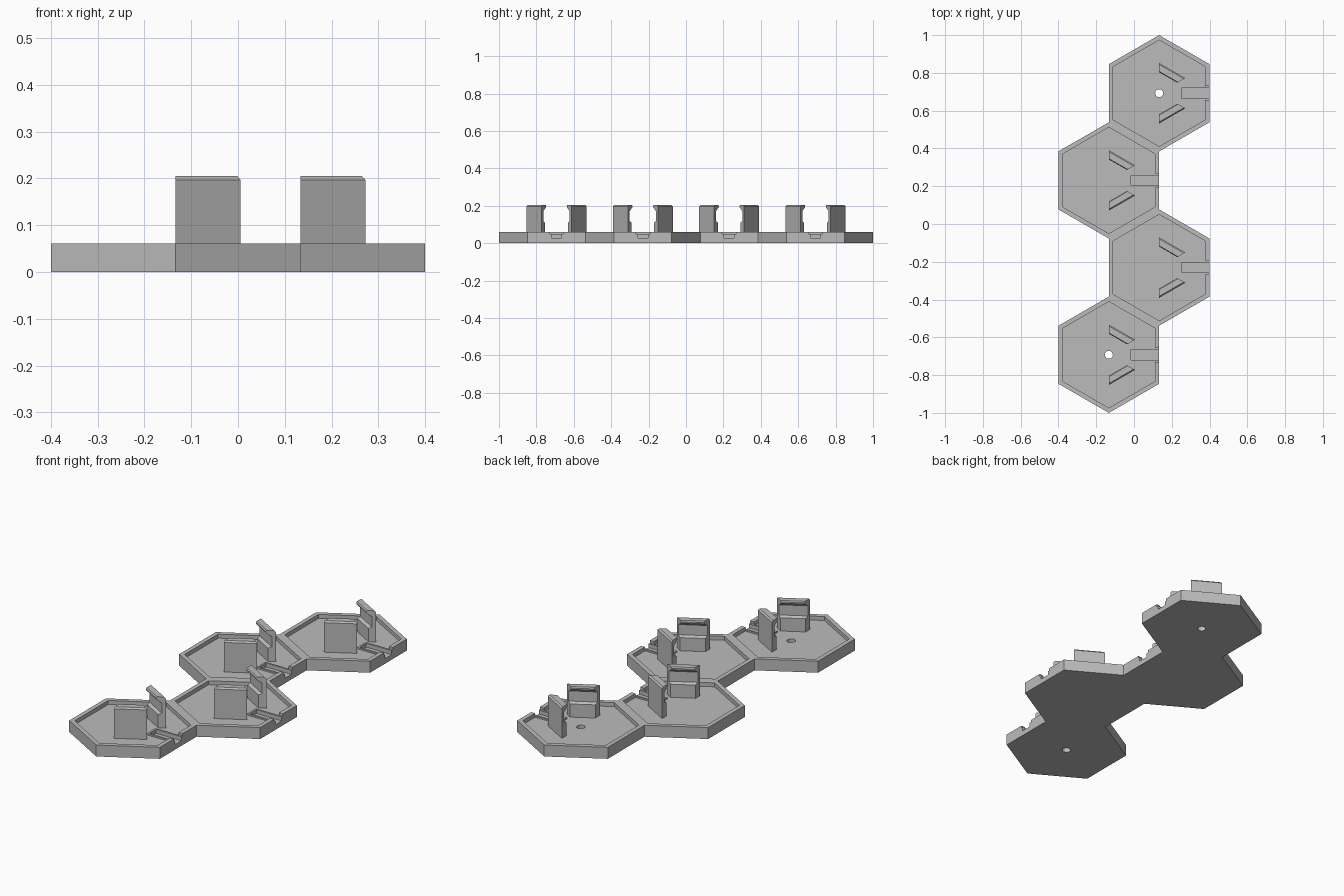
import bpy, bmesh, math
from mathutils import Matrix, Vector

if "Cube" in bpy.data.objects:
    bpy.data.objects.remove(bpy.data.objects["Cube"], do_unlink=True)

R = 2 / 6.5                       # tile corner radius
APO = R * math.cos(math.pi / 6)   # tile half width
TOP, FLOOR, LEDGE, GROOVE = 0.061, 0.04, 0.048, 0.027
CENTRES = [Vector((APO / 2 * (1 if i % 2 == 0 else -1), (1.5 - i) * 1.5 * R, 0))
           for i in range(4)]

grey = bpy.data.materials.new("plain grey")
grey.use_nodes = True
COLOUR = (0.5, 0.5, 0.5, 1)
grey.diffuse_color = COLOUR
grey.node_tree.nodes["Principled BSDF"].inputs["Base Color"].default_value = COLOUR


def finish(bm, name):
    bmesh.ops.recalc_face_normals(bm, faces=bm.faces)
    mesh = bpy.data.meshes.new(name)
    bm.to_mesh(mesh)
    bm.free()
    mesh.materials.append(grey)
    obj = bpy.data.objects.new(name, mesh)
    bpy.context.collection.objects.link(obj)
    return obj


def corner(radius, degrees, z=0.0):
    a = math.radians(degrees)
    return Vector((radius * math.cos(a), radius * math.sin(a), z))


def boxes(name, x0, x1, half_y, z0, z1):
    """One box per tile, given in tile coordinates."""
    bm = bmesh.new()
    for c in CENTRES:
        m = (Matrix.Translation(c + Vector(((x0 + x1) / 2, 0, (z0 + z1) / 2)))
             @ Matrix.Diagonal((x1 - x0, 2 * half_y, z1 - z0, 1)))
        bmesh.ops.create_cube(bm, size=1, matrix=m)
    return finish(bm, name)


def apply_boolean(target, tool, operation):
    mod = target.modifiers.new("cut", "BOOLEAN")
    mod.object, mod.operation, mod.solver = tool, operation, "EXACT"
    tool.hide_render = True
    graph = bpy.context.evaluated_depsgraph_get()
    mesh = bpy.data.meshes.new_from_object(target.evaluated_get(graph))
    target.modifiers.clear()
    target.data = mesh
    bpy.data.objects.remove(tool, do_unlink=True)


# Base: four joined hexagonal trays with a raised rim
bm = bmesh.new()
for c in CENTRES:
    bm.faces.new([bm.verts.new(c + corner(R, 30 + 60 * k)) for k in range(6)])
bmesh.ops.remove_doubles(bm, verts=bm.verts, dist=0.001)
bottom = list(bm.faces)
ext = bmesh.ops.extrude_face_region(bm, geom=bottom, use_keep_orig=True)["geom"]
tops = [g for g in ext if isinstance(g, bmesh.types.BMFace)]
bmesh.ops.translate(bm, verts=[g for g in ext if isinstance(g, bmesh.types.BMVert)],
                    vec=(0, 0, TOP))
bmesh.ops.recalc_face_normals(bm, faces=bm.faces)
bmesh.ops.inset_individual(bm, faces=tops, thickness=0.023, use_even_offset=True)
floors = bmesh.ops.extrude_discrete_faces(bm, faces=tops)["faces"]
bmesh.ops.translate(bm, verts=list({v for f in floors for v in f.verts}),
                    vec=(0, 0, FLOOR - TOP))
base = finish(bm, "tray_base")

# Cable channel through the +x rim of each tray, with low side walls
apply_boolean(base, boxes("notch_cutter", 0.225, 0.3, 0.037, LEDGE, 0.1), "DIFFERENCE")
apply_boolean(base, boxes("channel_block", 0.107, 0.26, 0.0368, 0.02, LEDGE - 0.0002), "UNION")
apply_boolean(base, boxes("channel_cutter", 0.117, 0.3, 0.027, GROOVE, 0.1), "DIFFERENCE")

# Screw holes in the two end trays
bm = bmesh.new()
for c in (CENTRES[0], CENTRES[3]):
    bmesh.ops.create_cone(bm, cap_ends=True, segments=32, radius1=0.021, radius2=0.021,
                          depth=0.3, matrix=Matrix.Translation(c))
apply_boolean(base, finish(bm, "hole_cutter"), "DIFFERENCE")

# Clips: hooked profile (corner radius, height) swept along one hexagon side
PROFILE = [(0.16, FLOOR - 0.003), (0.16, 0.197), (0.152, 0.205), (0.116, 0.205),
           (0.111, 0.199), (0.111, 0.192), (0.14, 0.172), (0.14, 0.118),
           (0.122, 0.11), (0.122, FLOOR - 0.003)]


def clip(name, centre, start):
    bm = bmesh.new()
    ends = [[bm.verts.new(centre + corner(r, a, z)) for r, z in PROFILE]
            for a in (start, start + 60)]
    for ring in ends:
        bm.faces.new(ring)
    n = len(PROFILE)
    for i in range(n):
        j = (i + 1) % n
        bm.faces.new((ends[0][i], ends[0][j], ends[1][j], ends[1][i]))
    return finish(bm, name)


for i, c in enumerate(CENTRES, 1):
    clip(f"front_clip_{i}", c, -90)
    clip(f"back_clip_{i}", c, 30)
